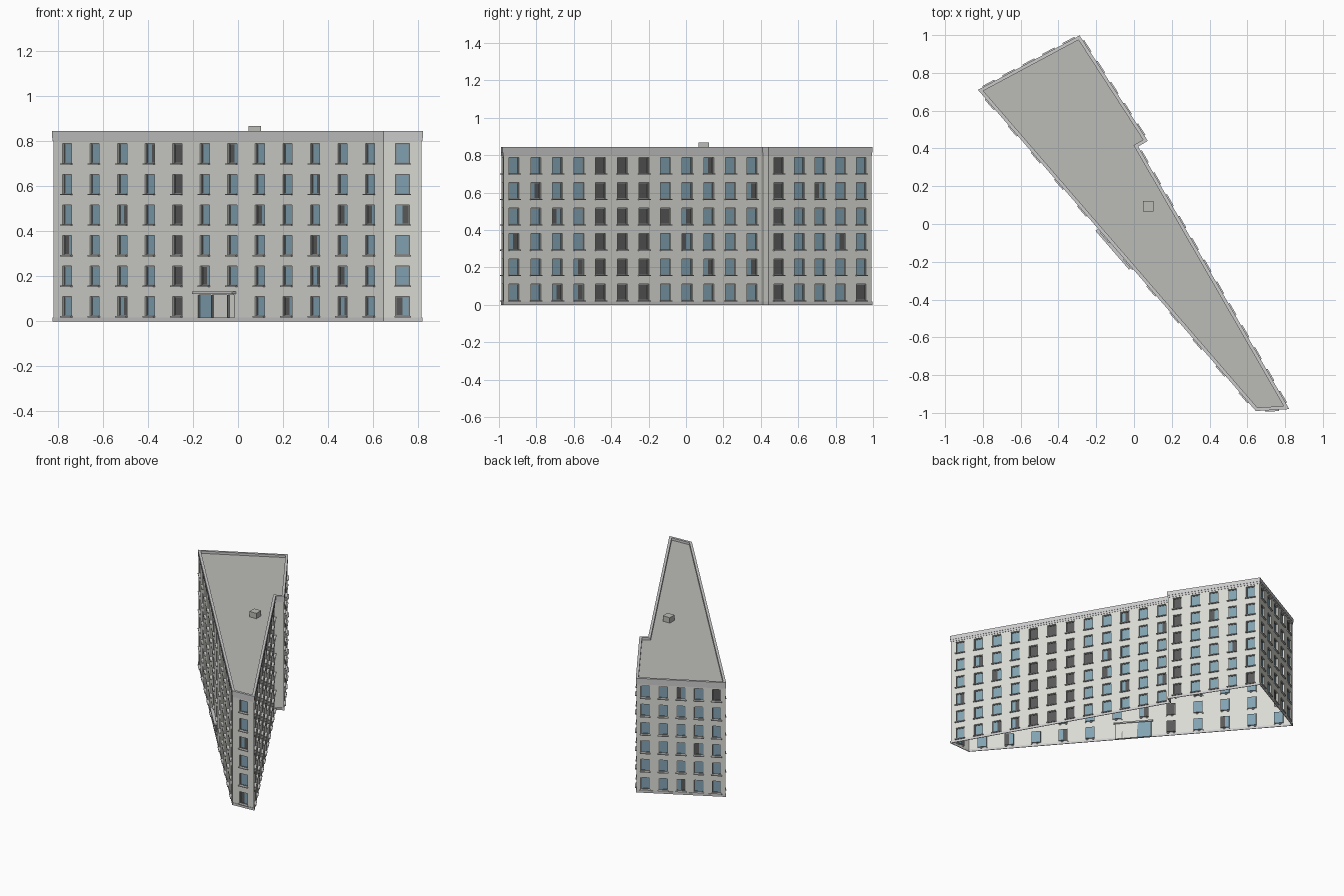
import bpy, bmesh, random
from mathutils import Vector

if "Cube" in bpy.data.objects:
    bpy.data.objects.remove(bpy.data.objects["Cube"])

random.seed(4)

def material(name, c):
    m = bpy.data.materials.new(name)
    m.diffuse_color = (*c, 1)
    m.use_nodes = True
    m.node_tree.nodes["Principled BSDF"].inputs["Base Color"].default_value = m.diffuse_color
    return m

WALL = material("wall", (0.70, 0.70, 0.66))
TRIM = material("trim", (0.58, 0.58, 0.55))
ROOF = material("roof", (0.50, 0.50, 0.47))
GLASS = material("glass", (0.22, 0.36, 0.44))
DARK = material("dark_glass", (0.10, 0.10, 0.10))
FRAME = material("frame", (0.25, 0.26, 0.26))

parts = {}
def part(name, mat):
    parts[name] = (bmesh.new(), mat)
    return parts[name][0]

walls, panes = part("walls", WALL), part("window_panes", GLASS)
dark, frames = part("dark_window_panes", DARK), part("window_frames", FRAME)
sills, bands = part("window_sills", TRIM), part("plinth_and_cornice", TRIM)
roof, chimney = part("roof", ROOF), part("roof_box", ROOF)
canopy, door = part("entrance_canopy", TRIM), part("entrance_door", WALL)

def face(bm, pts):
    bm.faces.new([bm.verts.new(p) for p in pts])

def inset(poly, d):
    out = []
    for i, p in enumerate(poly):
        a = (p - poly[i - 1]).normalized()
        b = (poly[(i + 1) % len(poly)] - p).normalized()
        na, nb = Vector((-a.y, a.x)), Vector((-b.y, b.x))
        out.append(p + (na + nb) * d / (1 + na.dot(nb)))
    return out

def ring(bm, outer, inner, z0, z1):
    n = len(outer)
    for i in range(n):
        j = (i + 1) % n
        a, b, c, d = outer[i], outer[j], inner[j], inner[i]
        face(bm, [(*a, z0), (*b, z0), (*b, z1), (*a, z1)])
        face(bm, [(*a, z1), (*b, z1), (*c, z1), (*d, z1)])
        face(bm, [(*c, z0), (*d, z0), (*d, z1), (*c, z1)])
        face(bm, [(*d, z0), (*c, z0), (*b, z0), (*a, z0)])

class Facade:
    """Local frame of one wall: u along it, n outward, z up."""
    def __init__(self, a, b):
        self.a, self.length = a, (b - a).length
        self.t = (b - a).normalized()
        self.n = Vector((self.t.y, -self.t.x))

    def at(self, u, n, z):
        return (*(self.a + self.t * u + self.n * n), z)

    def rect(self, bm, u0, u1, z0, z1, n=0):
        face(bm, [self.at(u0, n, z0), self.at(u1, n, z0), self.at(u1, n, z1), self.at(u0, n, z1)])

    def box(self, bm, u0, u1, z0, z1, n0, n1):
        v = [bm.verts.new(self.at(u, n, z)) for z in (z0, z1)
             for u, n in ((u0, n1), (u1, n1), (u1, n0), (u0, n0))]
        for q in ((3, 2, 1, 0), (4, 5, 6, 7), (0, 1, 5, 4), (1, 2, 6, 5), (2, 3, 7, 6), (3, 0, 4, 7)):
            bm.faces.new([v[k] for k in q])

    def wall(self, holes, depth):
        us = sorted({0, self.length, *(x for h in holes for x in h[:2])})
        zs = sorted({0, TOP, *(x for h in holes for x in h[2:])})
        for u0, u1 in zip(us, us[1:]):
            for z0, z1 in zip(zs, zs[1:]):
                u, z = (u0 + u1) / 2, (z0 + z1) / 2
                if not any(h[0] < u < h[1] and h[2] < z < h[3] for h in holes):
                    self.rect(walls, u0, u1, z0, z1)
        for u0, u1, z0, z1 in holes:
            loop = [(u0, z0), (u0, z1), (u1, z1), (u1, z0)]
            for k in range(4):
                (p, q), (r, s) = loop[k], loop[(k + 1) % 4]
                face(walls, [self.at(p, 0, q), self.at(r, 0, s), self.at(r, -depth, s), self.at(p, -depth, q)])

    def window(self, u0, u1, z0, z1, is_dark):
        mid, f = (u0 + u1) / 2, 0.004
        for p, q in ((u0, mid), (mid, u1)):
            self.rect(dark if is_dark or random.random() < 0.1 else panes, p, q, z0, z1, -DEPTH)
        for p, q, r, s in ((u0, u0 + f, z0, z1), (u1 - f, u1, z0, z1),
                           (u0 + f, u1 - f, z1 - f, z1), (u0 + f, u1 - f, z0, z0 + f)):
            self.box(frames, p, q, r, s, -DEPTH, -DEPTH + 0.004)
        self.box(sills, u0 - 0.005, u1 + 0.005, z0 - 0.006, z0, -0.002, 0.011)

TOP, DEPTH, FLOORS, PITCH = 0.83, 0.012, 6, 0.1356
outline = [Vector(p) for p in ((-0.826, 0.71), (0.645, -0.99), (0.822, -0.98),
                               (0.022, 0.41), (0.073, 0.44), (-0.288, 0.998))]
shell = inset(outline, 0.004)

# Facades: window columns and which columns are dark
layout = [(12, {4}), (1, set()), (12, {4, 5, 6}), (0, set()), (5, {0}), (5, set())]
for k, (columns, dark_columns) in enumerate(layout):
    f = Facade(shell[k], shell[(k + 1) % 6])
    wins, holes = [], []
    for c in range(columns):
        mid = f.length * (c + 0.5) / columns
        for level in range(FLOORS):
            if k == 0 and level == 0 and c in (5, 6):
                continue
            z = 0.024 + level * PITCH
            hole = (mid - 0.031, mid + 0.031, z, z + 0.087)
            wins.append((hole, c in dark_columns))
            holes.append(hole)
    if k == 0:
        # Entrance between the sixth and seventh columns
        d0, d1, d2, d3 = (f.length * (x + 0.826) / 1.471 for x in (-0.185, -0.125, -0.055, -0.02))
        holes.append((d0, d3, 0, 0.117))
        f.rect(panes, d0, d1, 0, 0.117, -DEPTH)
        f.rect(door, d1, d3, 0, 0.117, -DEPTH)
        for u in (d0, d1, d2, d3 - 0.006):
            f.box(frames, u, u + 0.006, 0, 0.117, -DEPTH, -0.002)
        f.box(canopy, d0 - 0.01, d3 + 0.01, 0.122, 0.132, -0.01, 0.022)
    f.wall(holes, DEPTH)
    for hole, is_dark in wins:
        f.window(*hole, is_dark)

# Plinth, cornice, parapet and flat roof
inner = inset(outline, 0.0055)
ring(bands, inset(outline, 0.001), inner, 0, 0.017)
ring(bands, inset(outline, 0.002), inner, 0.800, 0.815)
ring(bands, outline, inset(outline, 0.018), 0.815, 0.845)
face(roof, [(*p, 0.828) for p in inset(outline, 0.010)])

# Small box on the roof
bmesh.ops.create_cube(chimney, size=1)
for v in chimney.verts:
    v.co = Vector((0.075 + v.co.x * 0.056, 0.095 + v.co.y * 0.056, 0.847 + v.co.z * 0.042))

for name, (bm, mat) in parts.items():
    bmesh.ops.remove_doubles(bm, verts=bm.verts, dist=0.00001)
    me = bpy.data.meshes.new(name)
    bm.to_mesh(me)
    bm.free()
    me.materials.append(mat)
    bpy.context.collection.objects.link(bpy.data.objects.new(name, me))
